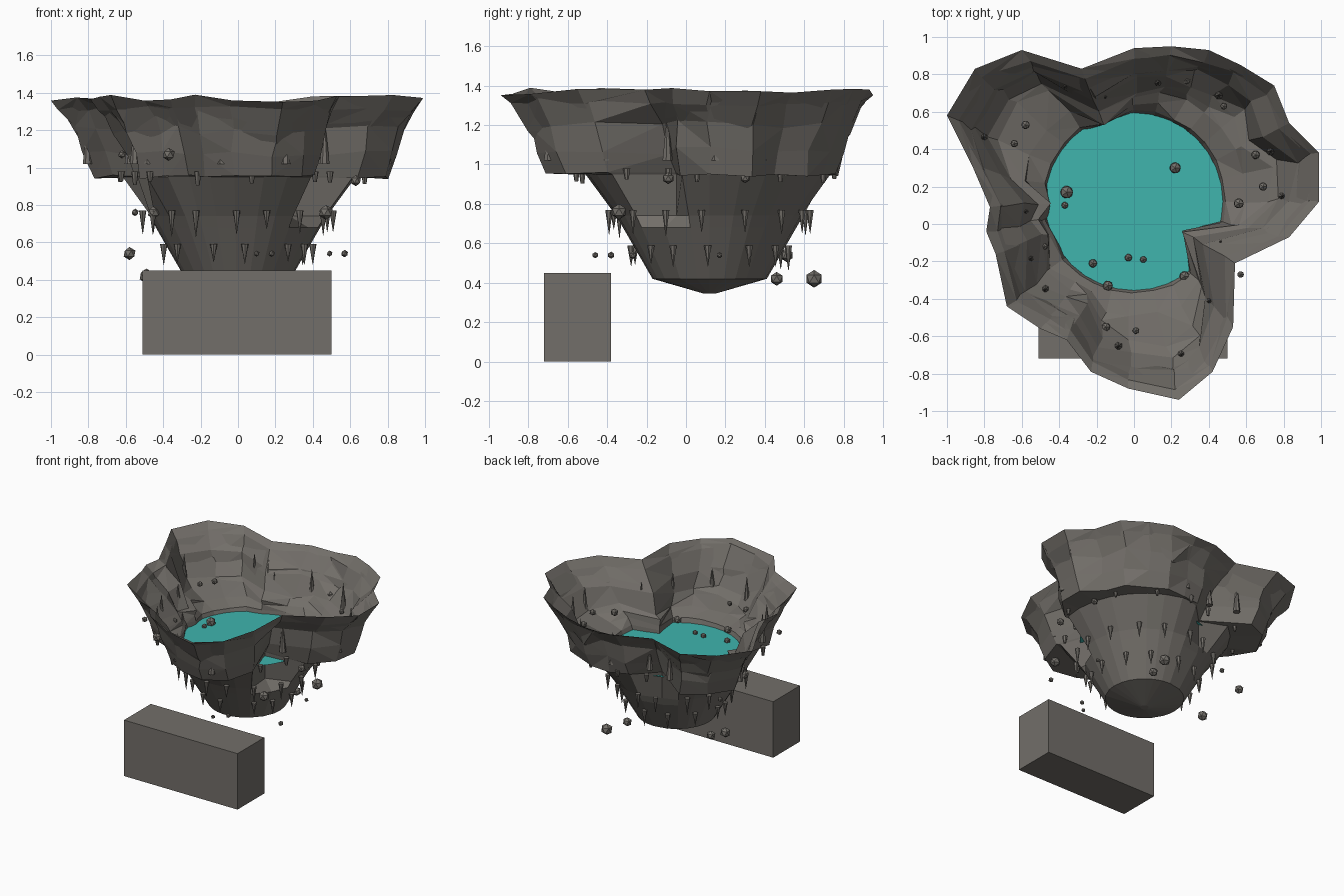
import bpy, bmesh, math, random
from mathutils import Matrix

random.seed(4)
default_cube = bpy.data.objects.get("Cube")
if default_cube:
    bpy.data.objects.remove(default_cube, do_unlink=True)

CENTRE_Y = 0.12


def make_material(name, colour):
    material = bpy.data.materials.new(name)
    material.diffuse_color = (*colour, 1)
    material.use_nodes = True
    shader = next(n for n in material.node_tree.nodes if n.type == 'BSDF_PRINCIPLED')
    shader.inputs["Base Color"].default_value = (*colour, 1)
    return material


rock = make_material("grey brown rock", (0.17, 0.158, 0.142))
water = make_material("teal water", (0.05, 0.46, 0.42))


def finish(bm, name, material):
    """Turn a bmesh into a flat shaded object with one material."""
    mesh = bpy.data.meshes.new(name)
    bm.to_mesh(mesh)
    bm.free()
    mesh.materials.append(material)
    obj = bpy.data.objects.new(name, mesh)
    bpy.context.collection.objects.link(obj)
    return obj


# Lobed rim outline, counter-clockwise as seen from above
rim = [(.99, .12), (.99, .38), (.83, .54), (.75, .74), (.57, .85), (.4, .93),
       (.2, .95), (0, .94), (-.28, .83), (-.6, .93), (-.85, .83), (-1, .58),
       (-.86, .3), (-.77, .09), (-.79, -.04), (-.74, -.16), (-.68, -.44),
       (-.5, -.56), (-.36, -.62), (-.23, -.79), (-.03, -.88), (.24, -.94),
       (.42, -.79), (.53, -.55), (.54, -.21), (.83, -.07)]
polar = [(math.atan2(y - CENTRE_Y, x), math.hypot(x, y - CENTRE_Y)) for x, y in rim]


def rim_radius(angle):
    """Interpolate the rim outline at any angle."""
    knots = sorted((a % math.tau, r) for a, r in polar)
    knots = [(knots[-1][0] - math.tau, knots[-1][1])] + knots + [(knots[0][0] + math.tau, knots[0][1])]
    angle %= math.tau
    for (a, ra), (b, rb) in zip(knots, knots[1:]):
        if a <= angle <= b:
            return ra + (rb - ra) * (angle - a) / (b - a)


def undercut(radius):
    """Extra inset below the notches, and a little below the longest lobes."""
    notch = .1 * min(1, max(0, (.83 - radius) / .05))
    return notch + (.045 if radius > 1.04 else 0)


# Crater: one lofted skin running up the outside, over the rim and down inside.
# Each row is height, inset from the rim outline, undercut share, round limit, roughness.
FREE = 9
rows = [(.345, 0, 0, .03, 0), (.42, 0, 0, .29, 0), (.68, 0, 0, .44, 0),
        (.74, .21, 1, .475, 0), (.95, .21, 1, .63, 0), (.95, .2, 1, FREE, .012),
        (1.07, .16, .7, FREE, .02), (1.2, .12, .5, FREE, .025), (1.32, .05, 0, FREE, .015),
        (1.37, 0, 0, FREE, .02), (1.31, .06, 0, FREE, .02), (1.18, .14, .5, FREE, .03),
        (1.06, .21, .6, FREE, .03), (1.02, .27, .5, FREE, .02), (.99, .3, .2, .6, .02),
        (.95, .32, 0, .49, .006), (.9, .32, 0, .47, 0)]
bm = bmesh.new()
rings = []
for height, inset, share, limit, rough in rows:
    ring = []
    for angle, radius in polar:
        r = min(limit, radius - inset - share * undercut(radius))
        if inset:
            r += random.uniform(-rough, rough) * .8
            angle += random.uniform(-rough, rough)
        z = height + random.uniform(-rough, rough)
        ring.append(bm.verts.new((r * math.cos(angle), CENTRE_Y + r * math.sin(angle), z)))
    rings.append(ring)
for low, high in zip(rings, rings[1:]):
    for i in range(len(low)):
        j = (i + 1) % len(low)
        bm.faces.new((low[i], low[j], high[j], high[i]))
bm.faces.new(rings[0][::-1])
bmesh.ops.triangulate(bm, faces=[f for f in bm.faces if f.calc_center_median().z > .95][::2])
finish(bm, "crater_bowl", rock)

# Pool surface
bm = bmesh.new()
bmesh.ops.create_circle(bm, cap_ends=True, segments=32, radius=.475,
                        matrix=Matrix.Translation((0, CENTRE_Y, .92)))
finish(bm, "water_surface", water)

# Stone block in front
bm = bmesh.new()
bmesh.ops.create_cube(bm, size=1, matrix=Matrix.Translation((-.005, -.55, .225))
                      @ Matrix.Diagonal((1.01, .34, .45, 1)))
finish(bm, "stone_block", rock)


def spike_ring(name, count, z, height, width, tip, radius_rule):
    """Ring of cones; a negative height hangs them downwards."""
    bm = bmesh.new()
    for i in range(count):
        angle = math.tau * (i + random.uniform(-.3, .3)) / count
        r = radius_rule(rim_radius(angle))
        size = random.uniform(.75, 1.1)
        flip = Matrix.Rotation(math.pi if height < 0 else 0, 4, 'X')
        place = Matrix.Translation((r * math.cos(angle), CENTRE_Y + r * math.sin(angle),
                                    z + height * size / 2))
        bmesh.ops.create_cone(bm, cap_ends=True, segments=7, radius1=width, radius2=tip,
                              depth=abs(height) * size, matrix=place @ flip)
    finish(bm, name, rock)


# Hanging spikes on the funnel and standing spikes on the ledge
spike_ring("lower_hanging_spikes", 13, .59, -.12, .02, .001, lambda r: min(.4, r - .2))
spike_ring("middle_hanging_spikes", 16, .77, -.13, .02, .001, lambda r: min(.51, r - .19))
spike_ring("upper_hanging_spikes", 14, .98, -.07, .02, .01, lambda r: min(.68, r - .2))
spike_ring("ledge_standing_spikes", 14, 1.02, .23, .027, .001, lambda r: r - .2)

# Loose rocks: position and radius
boulders = [(-.36, .17, .94, .038), (-.37, .1, .93, .02), (.22, .3, .94, .033),
            (.56, .11, 1.07, .03), (.69, .2, 1.07, .025), (.65, .37, 1.05, .025),
            (.28, .77, 1.1, .025), (.48, .63, 1.07, .02), (-.58, .53, 1.07, .025),
            (-.64, .43, 1.07, .022), (-.48, -.12, 1.03, .02), (-.22, -.21, .93, .025),
            (-.14, -.33, .95, .03), (-.03, -.18, .93, .022), (.05, -.19, .93, .02),
            (-.15, -.55, 1.03, .025), (.01, -.57, 1.03, .02), (.27, -.28, .94, .03),
            (.63, -.09, .93, .03), (-.37, -.5, 1.07, .035), (-.62, -.3, 1.07, .022),
            (.47, -.34, .76, .04), (-.58, .51, .54, .035), (-.49, .2, .42, .04),
            (.25, .65, .42, .045), (.2, .46, .42, .035), (.57, -.27, .54, .02),
            (-.45, -.1, .76, .035), (-.55, .35, .76, .02), (.1, -.46, .54, .016),
            (.18, -.38, .54, .018), (.49, .17, .54, .016), (.63, .3, .93, .025)]
bm = bmesh.new()
for x, y, z, r in boulders:
    bmesh.ops.create_icosphere(bm, subdivisions=1, radius=r, matrix=Matrix.Translation((x, y, z)))
finish(bm, "loose_rocks", rock)
